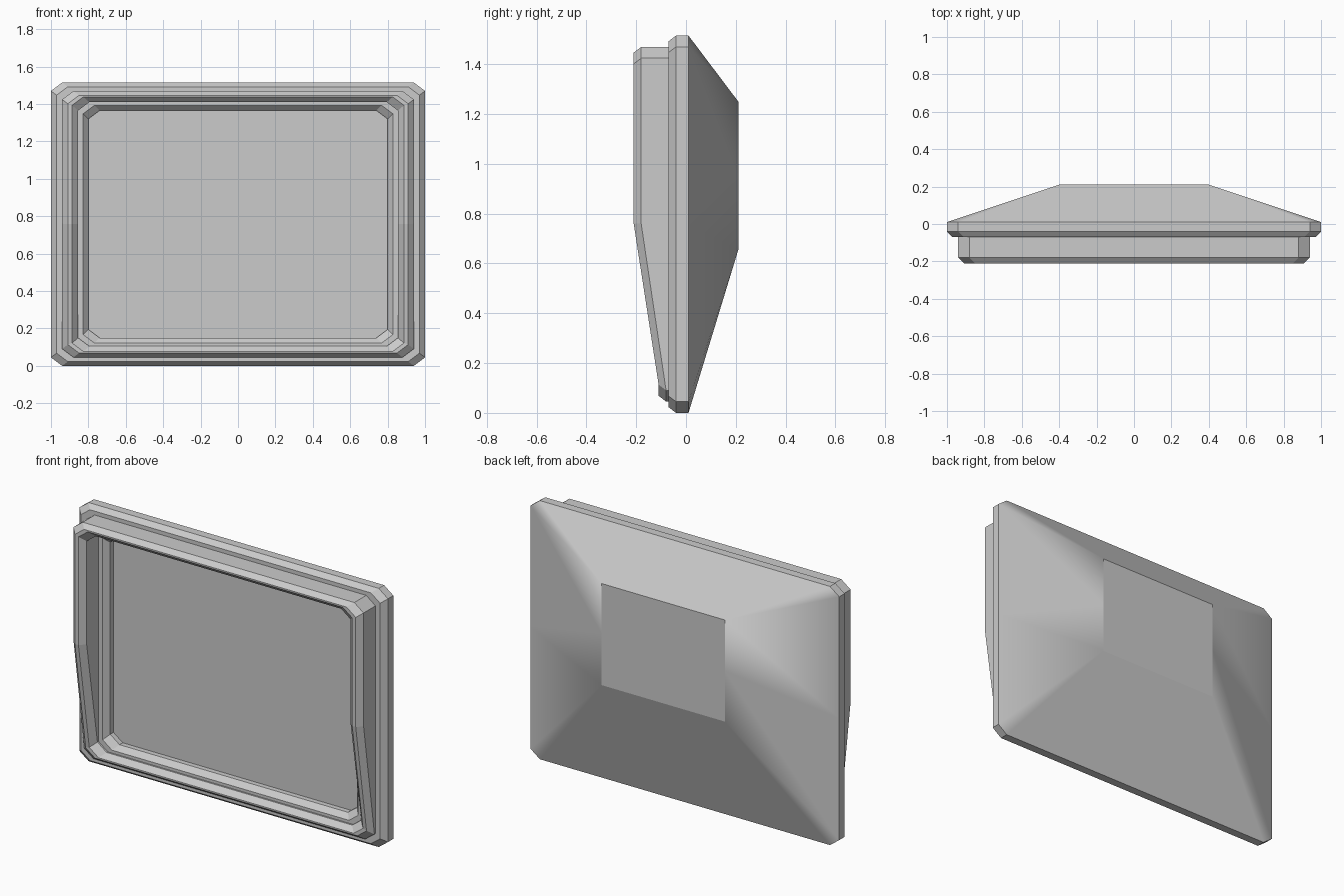
import bpy, bmesh

if "Cube" in bpy.data.objects:
    bpy.data.objects.remove(bpy.data.objects["Cube"])

W, H, MID = 1.0, 1.515, 0.76
CX, CZ = 0.06, 0.045          # corner cut
ZR = 0.76                     # vertical insets are scaled with the height


def outline(x, z0, z1, y, cx=CX, cz=CZ, low_y=None):
    """Corner-cut rectangle, counter-clockwise from the front, with a point halfway up each side.
    low_y is the depth of the lower points, for the tapered frame."""
    low = y if low_y is None else low_y
    zm = z0 + (z1 - z0) * MID / H
    return [(-x + cx, low, z0), (x - cx, low, z0), (x, low, z0 + cz),
            (x, y, zm), (x, y, z1 - cz), (x - cx, y, z1),
            (-x + cx, y, z1), (-x, y, z1 - cz), (-x, y, zm), (-x, low, z0 + cz)]


def ring(inset, y, low_y=None, z_inset=None):
    dz = inset * ZR if z_inset is None else z_inset
    return outline(W - inset, dz, H - dz, y, low_y=low_y)


def loft(name, rings, cap_back=False, cap_front=False, smooth_first=False):
    bm = bmesh.new()
    loops = [[bm.verts.new(p) for p in r] for r in rings]
    for k, (a, b) in enumerate(zip(loops, loops[1:])):
        n = len(a)
        for i in range(n):
            j = (i + 1) % n
            f = bm.faces.new((a[i], a[j], b[j], b[i]))
            f.smooth = smooth_first and k == 0
    if cap_back:
        bm.faces.new(loops[0][::-1])
    if cap_front:
        bm.faces.new(loops[-1])
    bmesh.ops.remove_doubles(bm, verts=bm.verts, dist=1e-4)
    # keep the border of the blended slopes crisp
    for e in bm.edges:
        e.smooth = all(f.smooth for f in e.link_faces)
    mesh = bpy.data.meshes.new(name)
    bm.to_mesh(mesh)
    bm.free()
    obj = bpy.data.objects.new(name, mesh)
    bpy.context.collection.objects.link(obj)
    return obj


# Rear housing: sloped back, rim band and bevelled front lip
housing = loft("rear_housing", [
    outline(0.40, 0.655, 1.25, 0.21, cx=0, cz=0),
    ring(0, 0.01), ring(0, -0.04), ring(0.03, -0.07), ring(0.06, -0.07),
], cap_back=True, smooth_first=True)
# Large slopes stay flat, only the narrow corner slivers blend
mod = housing.modifiers.new("flat_slopes", 'WEIGHTED_NORMAL')
mod.weight = 100
mod.keep_sharp = True

# Raised frame: bevelled inside and out, thinning towards the bottom
TAPER = 0.10
loft("raised_frame", [
    ring(0.06, -0.07),
    ring(0.06, -0.18, -0.18 + TAPER),
    ring(0.09, -0.21, -0.21 + TAPER),
    ring(0.113, -0.21, -0.21 + TAPER, z_inset=0.077),
    ring(0.145, -0.18, -0.18 + TAPER, z_inset=0.105),
    ring(0.145, -0.07, z_inset=0.105),
])

# Recessed screen with its ledge, bevel and short inner wall
loft("screen_panel", [
    ring(0.145, -0.07, z_inset=0.105), ring(0.172, -0.07, z_inset=0.122),
    ring(0.20, -0.04, z_inset=0.15), ring(0.20, -0.01, z_inset=0.15),
], cap_front=True)
